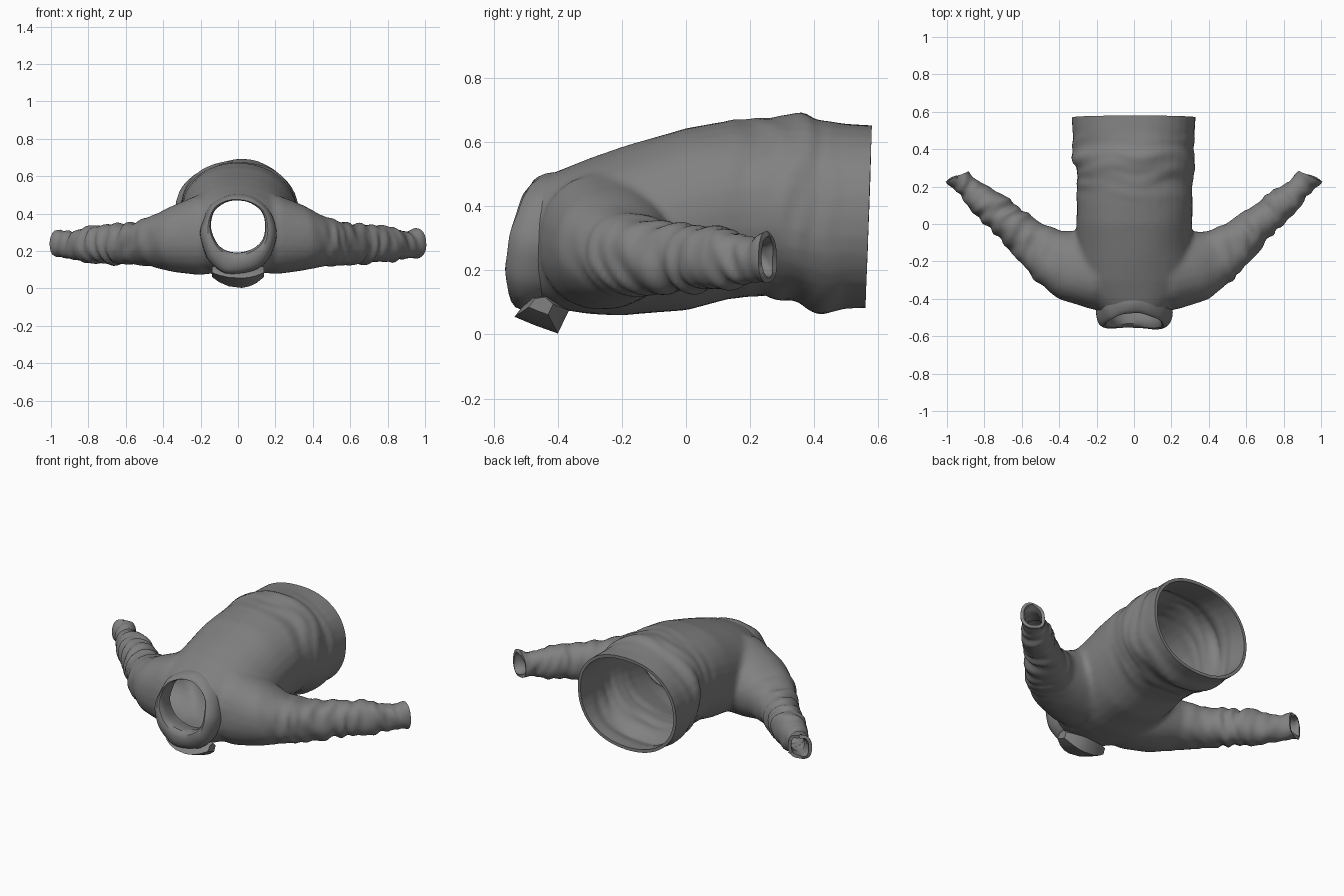
import bpy, bmesh, math
from mathutils import Vector, noise

if "Cube" in bpy.data.objects:
    bpy.data.objects.remove(bpy.data.objects["Cube"])

cloth = bpy.data.materials.new("grey_cloth")
cloth.diffuse_color = (.22, .22, .22, 1)
cloth.use_nodes = True
cloth.node_tree.nodes["Principled BSDF"].inputs["Base Color"].default_value = cloth.diffuse_color


def ring(bm, centre, side, up, hw, hh, n=32, power=2.2):
    """Superellipse loop around a centre."""
    out = []
    for i in range(n):
        a = 2 * math.pi * i / n
        c, s = math.cos(a), math.sin(a)
        x = math.copysign(abs(c) ** (2 / power), c) * hw
        z = math.copysign(abs(s) ** (2 / power), s) * hh
        out.append(bm.verts.new(centre + side * x + up * z))
    return out


def skin(bm, rings, cap=True):
    for a, b in zip(rings, rings[1:]):
        for i in range(len(a)):
            j = (i + 1) % len(a)
            bm.faces.new((a[i], a[j], b[j], b[i]))
    if cap:
        bm.faces.new(rings[0][::-1])
        bm.faces.new(rings[-1])


def finish(name, bm):
    bmesh.ops.recalc_face_normals(bm, faces=bm.faces)
    me = bpy.data.meshes.new(name)
    bm.to_mesh(me)
    bm.free()
    me.materials.append(cloth)
    ob = bpy.data.objects.new(name, me)
    bpy.context.collection.objects.link(ob)
    return ob


def bake(ob):
    dg = bpy.context.evaluated_depsgraph_get()
    me = bpy.data.meshes.new_from_object(ob.evaluated_get(dg))
    ob.modifiers.clear()
    ob.data = me


def smooth(ob, angle=35):
    bpy.ops.object.select_all(action='DESELECT')
    ob.select_set(True)
    bpy.context.view_layer.objects.active = ob
    bpy.ops.object.shade_smooth_by_angle(angle=math.radians(angle))


X, Z = Vector((1, 0, 0)), Vector((0, 0, 1))

# Torso: y, half width, bottom, top
TORSO = [(-.56, .13, .17, .43), (-.48, .18, .1, .475), (-.4, .25, .075, .51),
         (-.3, .29, .06, .55), (-.2, .305, .055, .583), (0, .31, .075, .643),
         (.15, .31, .115, .667), (.27, .31, .115, .675), (.31, .322, .11, .682),
         (.36, .33, .1, .688), (.42, .322, .065, .668), (.5, .325, .08, .66),
         (.64, .335, .085, .65)]
# Sleeve: centre x, y, z, horizontal radius, vertical radius
SLEEVE = [(.05, -.26, .28, .2, .19), (.2, -.255, .29, .205, .215), (.34, -.22, .268, .19, .178),
          (.46, -.165, .248, .148, .133), (.57, -.08, .242, .112, .116),
          (.7, .03, .238, .092, .104), (.82, .135, .233, .077, .09),
          (.885, .195, .23, .058, .07), (.935, .25, .237, .067, .084), (.985, .32, .24, .066, .086)]

bm = bmesh.new()
skin(bm, [ring(bm, Vector((0, y, (b + t) / 2)), X, Z, w, (t - b) / 2)
          for y, w, b, t in TORSO])
for s in (1, -1):
    pts = [Vector((s * p[0], p[1], p[2])) for p in SLEEVE]
    loops = []
    for i, p in enumerate(pts):
        d = pts[min(i + 1, len(pts) - 1)] - pts[max(i - 1, 0)]
        side = d.cross(Z).normalized()
        loops.append(ring(bm, p, side, Z, SLEEVE[i][3], SLEEVE[i][4], 24))
    skin(bm, loops)
body = finish("sweater_body", bm)

# Fuse torso and sleeves, soften the armpits
m = body.modifiers.new("fuse", 'REMESH')
m.mode, m.voxel_size = 'VOXEL', .016
m = body.modifiers.new("soften", 'SMOOTH')
m.factor, m.iterations = .5, 6
bake(body)

# Cut open hem, neck and cuffs
bm = bmesh.new()
bm.from_mesh(body.data)


def cut_open(co, no, keep):
    vs = [v for v in bm.verts if keep(v.co)]
    es = [e for e in bm.edges if all(keep(v.co) for v in e.verts)]
    fs = [f for f in bm.faces if all(keep(v.co) for v in f.verts)]
    bmesh.ops.bisect_plane(bm, geom=vs + es + fs, plane_co=co, plane_no=no, clear_outer=True)


cut_open((0, .57, .37), (0, 1, -.035), lambda c: abs(c.x) < .5)
cut_open((0, -.48, .3), (0, -1, .18), lambda c: c.y < -.3 and abs(c.x) < .4)
for s in (1, -1):
    cut_open((s * .94, .257, .24), (s * .4, .9, 0), lambda c: c.x * s > .7)

# Cloth wrinkles: irregular folds along the sleeves, bunching above the hem
bm.normal_update()
moves = []
for v in bm.verts:
    c = v.co
    ax = abs(c.x)
    n1 = noise.noise(c * 4)
    d = .007 * n1
    if ax > .36:
        k = min(1, (ax - .36) / .3)
        t = ax * .77 + c.y * .64
        fold = noise.noise(Vector((t * 20 + n1, (ax * .64 - c.y * .77) * 7, c.z * 7)))
        d += k * (.018 * fold + .003 * math.sin(t * 70 + 9 * n1 + c.z * 14))
    elif c.y > .1:
        k = min(1, (c.y - .1) / .15) * (1 if c.y < .42 else max(0, 1 - (c.y - .42) / .1))
        d += k * .014 * noise.noise(Vector((c.x * 4, c.y * 17 + n1, c.z * 4)))
    moves.append((v, v.normal * d))
for v, d in moves:
    v.co += d
bpy.data.objects.remove(body)
body = finish("sweater_shell", bm)
m = body.modifiers.new("cloth_thickness", 'SOLIDIFY')
m.thickness, m.offset = .018, -1
bake(body)
smooth(body, 50)

# Collar: y at top, y at bottom, half width, bottom, top (outside, rim, inside)
COLLAR = [(-.36, -.42, .2, .1, .485), (-.39, -.49, .205, .07, .51), (-.44, -.535, .198, .075, .505),
          (-.48, -.56, .172, .125, .485), (-.475, -.555, .15, .185, .476),
          (-.44, -.51, .143, .2, .474), (-.38, -.42, .155, .17, .478)]
bm = bmesh.new()
loops = []
for yt, yb, w, b, t in COLLAR:
    loop = ring(bm, Vector((0, (yt + yb) / 2, (b + t) / 2)), X,
                Vector((0, (yt - yb) / (t - b), 1)), w, (t - b) / 2, 40, 2.1)
    for v in loop:  # bow the opening forward
        u = (v.co.z - (b + t) / 2) / ((t - b) / 2)
        v.co.y -= .03 * (1 - u * u)
    loops.append(loop)
skin(bm, loops, cap=False)
for v in bm.verts:
    v.co += noise.noise_vector(v.co * 11) * .011
collar = finish("collar", bm)
m = collar.modifiers.new("round", 'SUBSURF')
m.levels = m.render_levels = 1
bake(collar)
smooth(collar)

# Folded collar tab under the chin, swept across x
TAB = [(-.535, .055), (-.49, .115), (-.42, .125), (-.365, .075), (-.4, .003), (-.47, .028)]
bm = bmesh.new()
loops = []
for x, k in ((-.14, .45), (-.1, .72), (-.05, .92), (.02, 1), (.06, .93), (.1, .75), (.14, .45)):
    loops.append([bm.verts.new((x, -.455 + (y + .455) * k, .11 + (z - .11) * k)) for y, z in TAB])
skin(bm, loops)
tab = finish("collar_tab", bm)
smooth(tab, 50)
